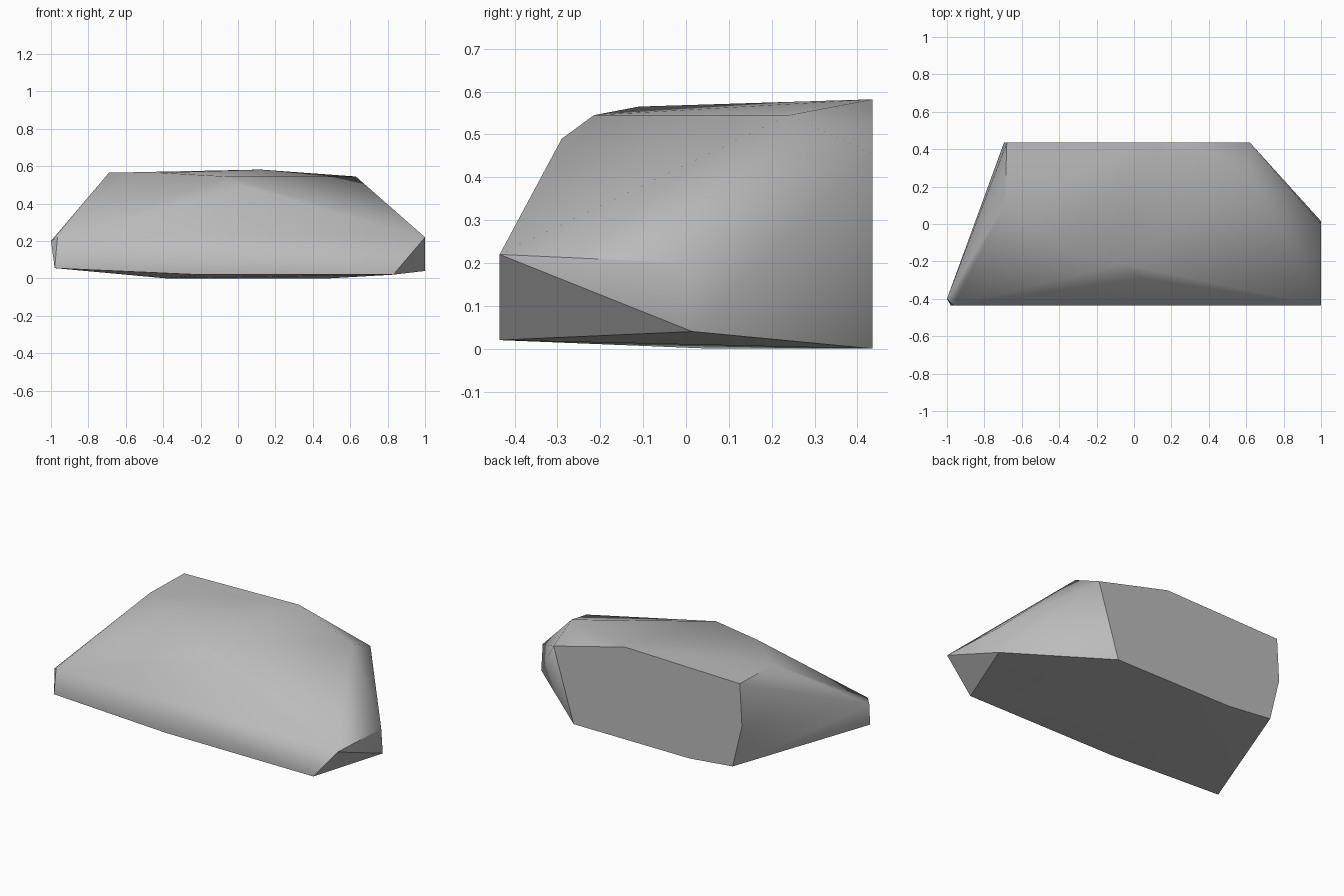
import bpy
import bmesh
import math

default_cube = bpy.data.objects.get("Cube")
if default_cube:
    bpy.data.objects.remove(default_cube, do_unlink=True)

FRONT_Y, BACK_Y = -0.435, 0.435


def make_material(name, colour):
    material = bpy.data.materials.new(name)
    material.use_nodes = True
    material.diffuse_color = colour
    material.node_tree.nodes["Principled BSDF"].inputs["Base Color"].default_value = colour
    return material


def outline(y, profile):
    """Place an x, z profile on the vertical plane at y."""
    return [(x, y, z) for x, z in profile]


# Flat cut back of the boulder
back = outline(BACK_Y, [(0.48, 0), (-0.33, 0), (-0.63, 0.03), (-0.695, 0.3),
                        (-0.68, 0.565), (0.12, 0.582), (0.62, 0.455)])

# Low upright front
front = outline(FRONT_Y, [(-0.98, 0.055), (-0.2, 0.02), (0.83, 0.02),
                          (1, 0.22), (-0.965, 0.22)])

# Chipped corners at both ends
ends = [(1, 0, 0.2), (1, 0.015, 0.04), (-1, -0.4, 0.2)]

# Worn crown and resting point
crown = [(-0.69, 0.11, 0.565), (-0.42, -0.11, 0.565), (-0.06, -0.215, 0.545),
         (0.04, -0.29, 0.49), (0.63, 0.24, 0.545)]
base = [(-0.38, 0.06, 0)]


def build_boulder(name, corners, material):
    """Wrap the corners in a faceted convex skin."""
    bm = bmesh.new()
    for corner in corners:
        bm.verts.new(corner)
    hull = bmesh.ops.convex_hull(bm, input=bm.verts[:])
    inside = [v for v in hull["geom_interior"] if isinstance(v, bmesh.types.BMVert)]
    bmesh.ops.delete(bm, geom=inside, context='VERTS')
    bmesh.ops.dissolve_limit(bm, angle_limit=math.radians(0.5),
                             verts=bm.verts[:], edges=bm.edges[:])
    bmesh.ops.recalc_face_normals(bm, faces=bm.faces[:])
    mesh = bpy.data.meshes.new(name)
    bm.to_mesh(mesh)
    bm.free()
    mesh.materials.append(material)
    boulder = bpy.data.objects.new(name, mesh)
    bpy.context.collection.objects.link(boulder)
    return boulder


stone = make_material("grey stone", (0.5, 0.5, 0.5, 1))
boulder = build_boulder("boulder", back + front + ends + crown + base, stone)

# Soft shading over the worn crown, crisp edges at the cuts
bpy.ops.object.select_all(action='DESELECT')
boulder.select_set(True)
bpy.context.view_layer.objects.active = boulder
bpy.ops.object.shade_smooth_by_angle(angle=math.radians(40))
